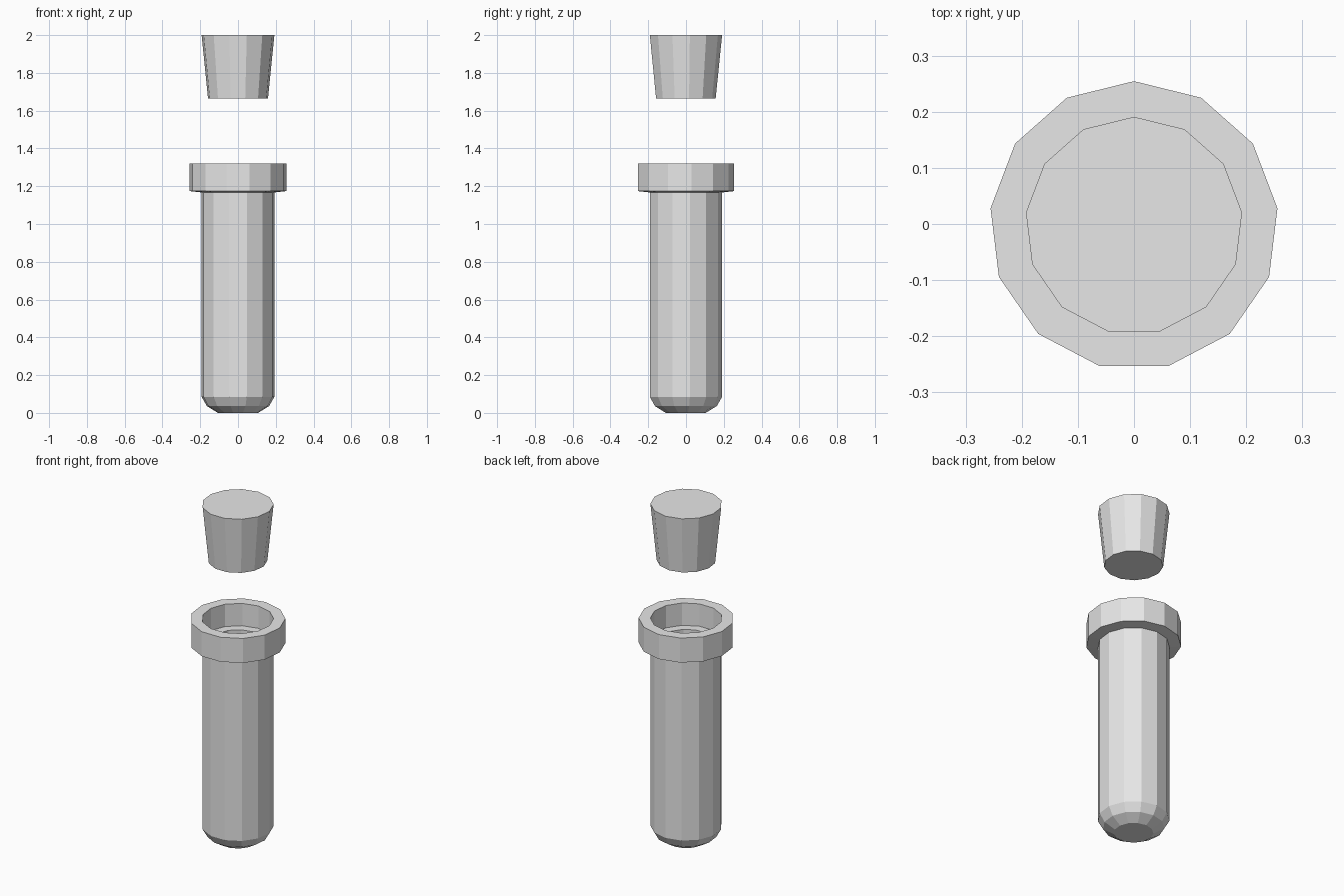
import bpy
import bmesh
from math import cos, sin, pi

cube = bpy.data.objects.get("Cube")
if cube:
    bpy.data.objects.remove(cube, do_unlink=True)

SIDES = 13
CENTRE_Y = -0.003

grey = bpy.data.materials.new("light grey")
grey.use_nodes = True
grey.diffuse_color = (0.8, 0.8, 0.8, 1)
grey.node_tree.nodes["Principled BSDF"].inputs["Base Color"].default_value = grey.diffuse_color


def lathe(name, profile):
    """Spin (radius, height) points around z, with a flat cap at each end."""
    bm = bmesh.new()
    rings = []
    for r, z in profile:
        angles = [pi / 2 + 2 * pi * i / SIDES for i in range(SIDES)]
        rings.append([bm.verts.new((r * cos(a), r * sin(a), z)) for a in angles])
    for low, high in zip(rings, rings[1:]):
        for i in range(SIDES):
            j = (i + 1) % SIDES
            bm.faces.new((low[i], low[j], high[j], high[i]))
    bm.faces.new(rings[0][::-1])
    bm.faces.new(rings[-1])
    bmesh.ops.recalc_face_normals(bm, faces=bm.faces)
    mesh = bpy.data.meshes.new(name)
    bm.to_mesh(mesh)
    bm.free()
    mesh.materials.append(grey)
    obj = bpy.data.objects.new(name, mesh)
    obj.location.y = CENTRE_Y
    bpy.context.collection.objects.link(obj)
    return obj


# Hollow tube: rounded base, outer wall, collar, inner ledge, bore
base = [(0.107, 0), (0.166, 0.036), (0.194, 0.085)]
collar = [(0.194, 1.167), (0.2575, 1.174), (0.2575, 1.32), (0.194, 1.32), (0.194, 1.187)]
bore = [(0.142, 1.187), (0.142, 0.105), (0.12, 0.07), (0.08, 0.05)]
lathe("tube_with_collar", base + collar + bore)

# Tapered stopper floating above the mouth
lathe("stopper", [(0.16, 1.665), (0.194, 2)])
